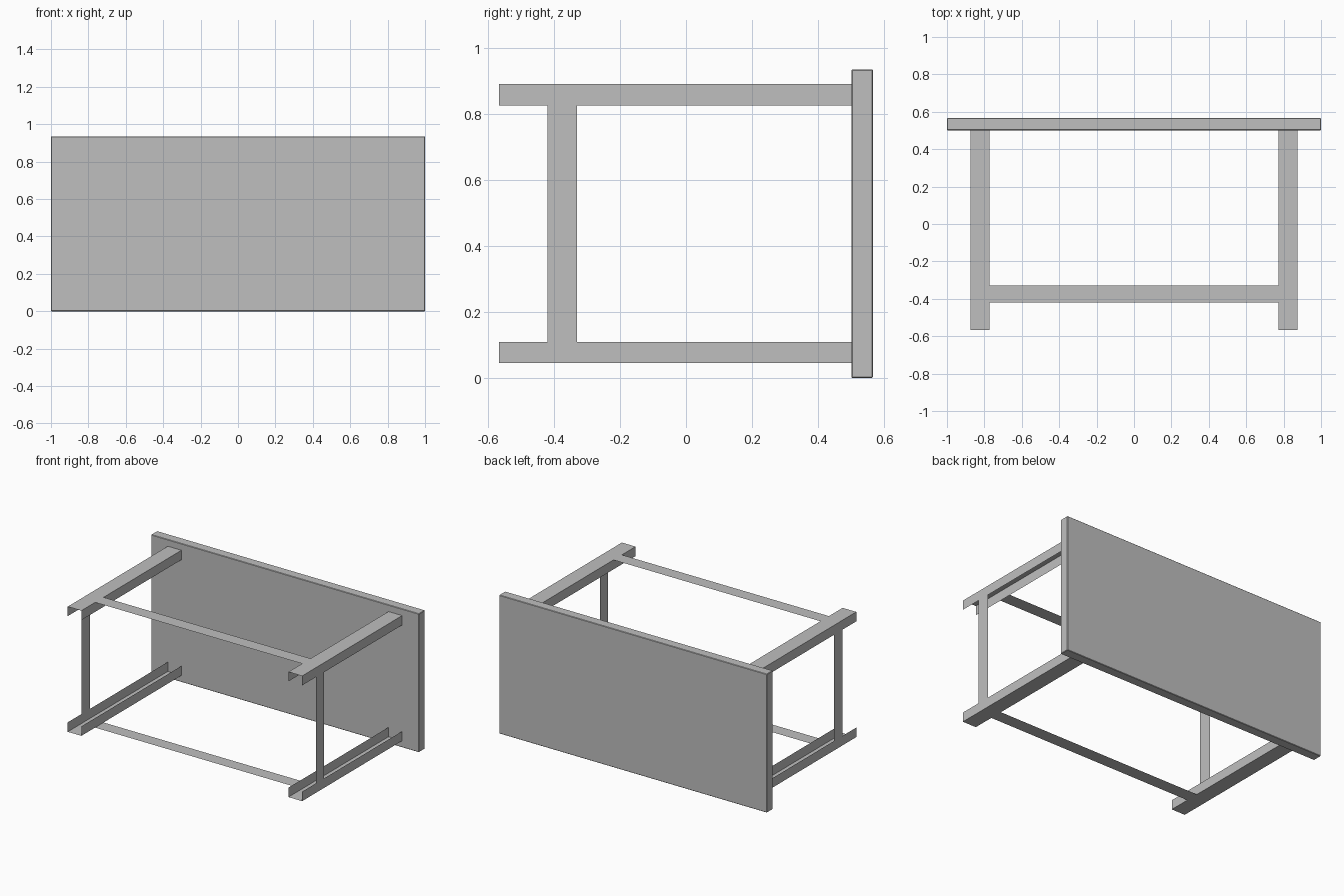
import bpy
import bmesh
from mathutils import Vector

cube = bpy.data.objects.get("Cube")
if cube:
    bpy.data.objects.remove(cube, do_unlink=True)

# Single plain grey
grey = bpy.data.materials.new("plain grey")
grey.use_nodes = True
colour = (0.52, 0.52, 0.52, 1)
grey.diffuse_color = colour
grey.node_tree.nodes["Principled BSDF"].inputs["Base Color"].default_value = colour

# Overall layout
HEIGHT = 0.935
TOP_FRONT, TOP_BACK = 0.501, 0.566
LEG_END = -0.566
LEG_IN, LEG_OUT = 0.773, 0.875
WEB, FLANGE = 0.045, 0.109          # heights of the lower channel
BAR_FRONT, BAR_BACK = -0.42, -0.33


def make_object(name, bm):
    mesh = bpy.data.meshes.new(name)
    bm.to_mesh(mesh)
    bm.free()
    mesh.materials.append(grey)
    obj = bpy.data.objects.new(name, mesh)
    bpy.context.collection.objects.link(obj)
    return obj


def sheet(name, path, sweep):
    """Thin sheet: an open profile swept along a vector."""
    bm = bmesh.new()
    near = [bm.verts.new(p) for p in path]
    far = [bm.verts.new(Vector(p) + Vector(sweep)) for p in path]
    for i in range(len(path) - 1):
        bm.faces.new((near[i], near[i + 1], far[i + 1], far[i]))
    return make_object(name, bm)


# Table top, standing on its long edge
bm = bmesh.new()
bmesh.ops.create_cube(bm, size=1)
bmesh.ops.scale(bm, vec=(2, TOP_BACK - TOP_FRONT, HEIGHT), verts=bm.verts)
bmesh.ops.translate(bm, vec=(0, (TOP_FRONT + TOP_BACK) / 2, HEIGHT / 2), verts=bm.verts)
top = make_object("table_top", bm)
bevel = top.modifiers.new("edge_easing", "BEVEL")
bevel.width = 0.003
bevel.segments = 1

for level, flip in (("lower", False), ("upper", True)):
    web = HEIGHT - WEB if flip else WEB
    lip = HEIGHT - FLANGE if flip else FLANGE

    # Channel legs, open towards each other
    for side, s in (("left", 1), ("right", -1)):
        profile = [(s * LEG_IN, LEG_END, lip), (s * LEG_IN, LEG_END, web),
                   (s * LEG_OUT, LEG_END, web), (s * LEG_OUT, LEG_END, lip)]
        sheet(f"{level}_{side}_leg", profile, (0, TOP_FRONT - LEG_END, 0))

    # Long flat stretcher flush with the leg webs
    sheet(f"{level}_long_stretcher",
          [(-LEG_IN, BAR_FRONT, web), (LEG_IN, BAR_FRONT, web)],
          (0, BAR_BACK - BAR_FRONT, 0))

# Short flat stretchers flush with the outer flanges
for side, s in (("left", 1), ("right", -1)):
    sheet(f"{side}_short_stretcher",
          [(s * LEG_OUT, BAR_FRONT, FLANGE), (s * LEG_OUT, BAR_FRONT, HEIGHT - FLANGE)],
          (0, BAR_BACK - BAR_FRONT, 0))
